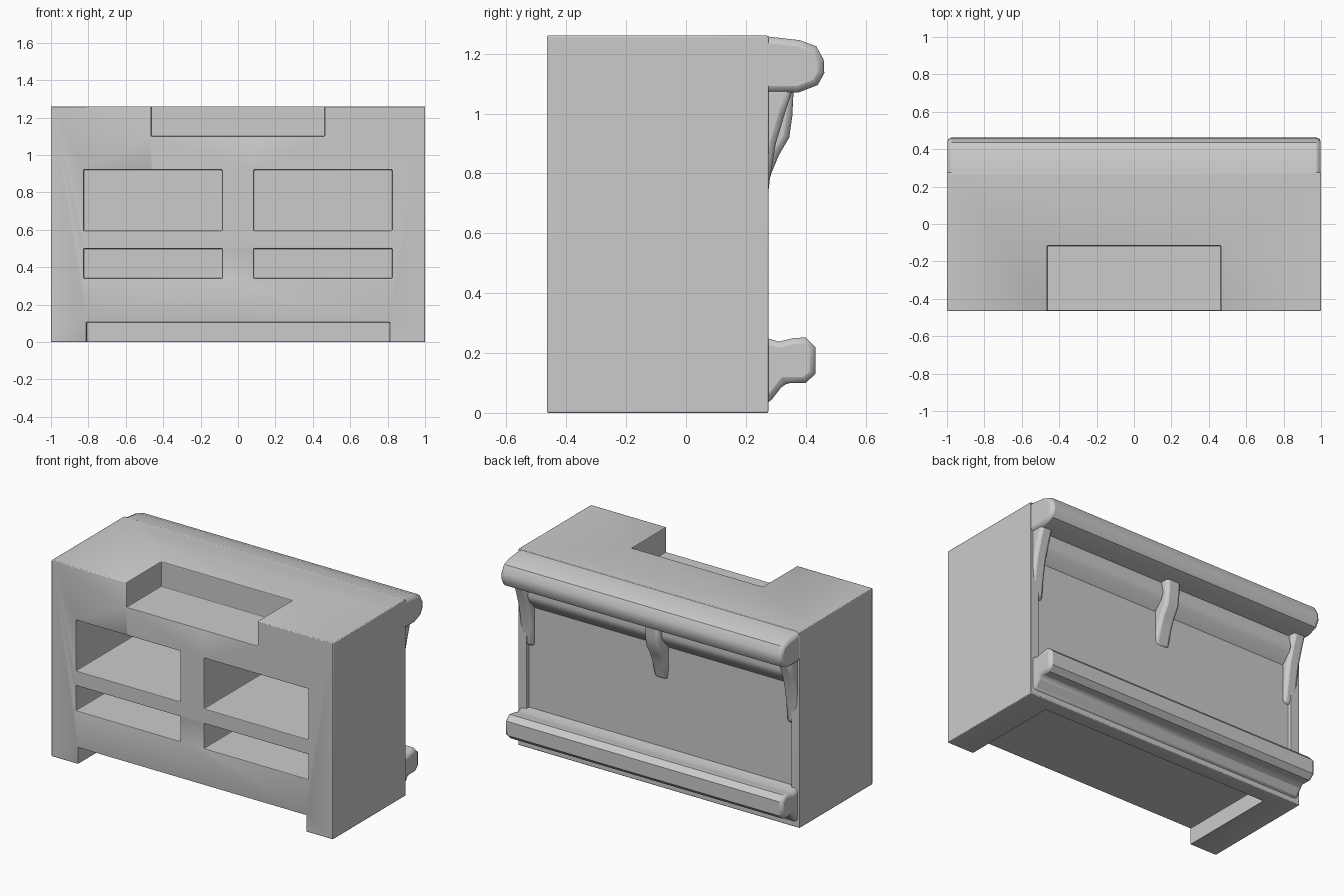
import bpy, bmesh, math
from mathutils import Vector

default = bpy.data.objects.get("Cube")
if default:
    bpy.data.objects.remove(default, do_unlink=True)

GREY = (0.6, 0.6, 0.6, 1)
mat = bpy.data.materials.new("plain grey")
mat.use_nodes = True
mat.diffuse_color = GREY
mat.node_tree.nodes["Principled BSDF"].inputs["Base Color"].default_value = GREY


def link(name, bm):
    bmesh.ops.recalc_face_normals(bm, faces=bm.faces)
    mesh = bpy.data.meshes.new(name)
    bm.to_mesh(mesh)
    bm.free()
    obj = bpy.data.objects.new(name, mesh)
    bpy.context.collection.objects.link(obj)
    mesh.materials.append(mat)
    return obj


def add_box(bm, x, y, z):
    """Box from three (low, high) ranges."""
    cube = bmesh.ops.create_cube(bm, size=1)
    for v in cube["verts"]:
        v.co = Vector([(r[0] + r[1]) / 2 + c * (r[1] - r[0])
                       for r, c in zip((x, y, z), v.co)])


def extrude_profile(name, points, x0, x1):
    """Side profile of (y, z) points drawn out along x."""
    bm = bmesh.new()
    face = bm.faces.new([bm.verts.new((x0, y, z)) for y, z in points])
    moved = bmesh.ops.extrude_face_region(bm, geom=[face])["geom"]
    verts = [g for g in moved if isinstance(g, bmesh.types.BMVert)]
    bmesh.ops.translate(bm, verts=verts, vec=(x1 - x0, 0, 0))
    return link(name, bm)


def soften(obj, width, segments=2, angle=40):
    mod = obj.modifiers.new("rounded edges", 'BEVEL')
    mod.width = width
    mod.segments = segments
    mod.limit_method = 'ANGLE'
    mod.angle_limit = math.radians(angle)
    bpy.ops.object.select_all(action='DESELECT')
    obj.select_set(True)
    bpy.context.view_layer.objects.active = obj
    bpy.ops.object.shade_smooth_by_angle(angle=math.radians(35))


# Main cabinet block
bm = bmesh.new()
add_box(bm, (-1, 1), (-0.465, 0.275), (0, 1.26))
body = link("counter_body", bm)

# Cutters: worktop notch, toe space, shelf openings, back panel recess
bm = bmesh.new()
add_box(bm, (-0.465, 0.465), (-0.7, -0.115), (1.1, 1.5))
add_box(bm, (-0.81, 0.81), (-0.7, 0.18), (-0.2, 0.105))
for low, high in ((-0.825, -0.085), (0.085, 0.825)):
    for bottom, top in ((0.34, 0.5), (0.595, 0.92)):
        add_box(bm, (low, high), (-0.7, 0.19), (bottom, top))
add_box(bm, (-0.94, 0.94), (0.25, 0.5), (0.2, 1.1))
cutter = link("opening_cutter", bm)
cutter.hide_render = True
cutter.hide_viewport = True
cutter.display_type = 'WIRE'
cut = body.modifiers.new("openings", 'BOOLEAN')
cut.operation = 'DIFFERENCE'
cut.solver = 'EXACT'
cut.object = cutter
soften(body, 0.03)

# Overhanging rounded bar edge
nosing = extrude_profile("bar_edge", [
    (0.1, 1.26), (0.25, 1.26), (0.38, 1.245), (0.435, 1.225), (0.46, 1.18),
    (0.462, 1.135), (0.44, 1.095), (0.375, 1.07), (0.1, 1.07)], -0.998, 0.998)
soften(nosing, 0.022, 2, 50)

# Foot rail along the back
rail = extrude_profile("foot_rail", [
    (0.2, 0.25), (0.27, 0.25), (0.31, 0.238), (0.36, 0.25), (0.4, 0.252),
    (0.432, 0.22), (0.432, 0.13), (0.4, 0.1), (0.33, 0.1), (0.275, 0.03),
    (0.2, 0.03)], -0.985, 0.985)
soften(rail, 0.02, 2, 50)

# Curved brackets under the bar edge, at the middle and both ends
BRACKET = [(0.2, 1.09), (0.36, 1.09), (0.355, 0.99), (0.345, 0.92),
           (0.31, 0.86), (0.285, 0.8), (0.25, 0.68), (0.2, 0.68)]
END_BRACKET = [(0.2, 1.09), (0.36, 1.09), (0.33, 1.0), (0.3, 0.9),
               (0.28, 0.78), (0.265, 0.65), (0.2, 0.65)]
soften(extrude_profile("middle_bracket", BRACKET, -0.05, 0.05), 0.02, 2, 50)
for side, name in ((1, "left"), (-1, "right")):
    xs = sorted((side * 0.9, side * 0.985))
    soften(extrude_profile(name + "_bracket", END_BRACKET, *xs), 0.02, 2, 50)
    # Trim ledge between the brackets
    xs = sorted((side * 0.04, side * 0.91))
    trim = extrude_profile(name + "_trim", [
        (0.2, 1.08), (0.3, 1.08), (0.32, 1.0), (0.305, 0.96), (0.25, 0.9), (0.2, 0.9)], *xs)
    soften(trim, 0.012, 2, 50)
